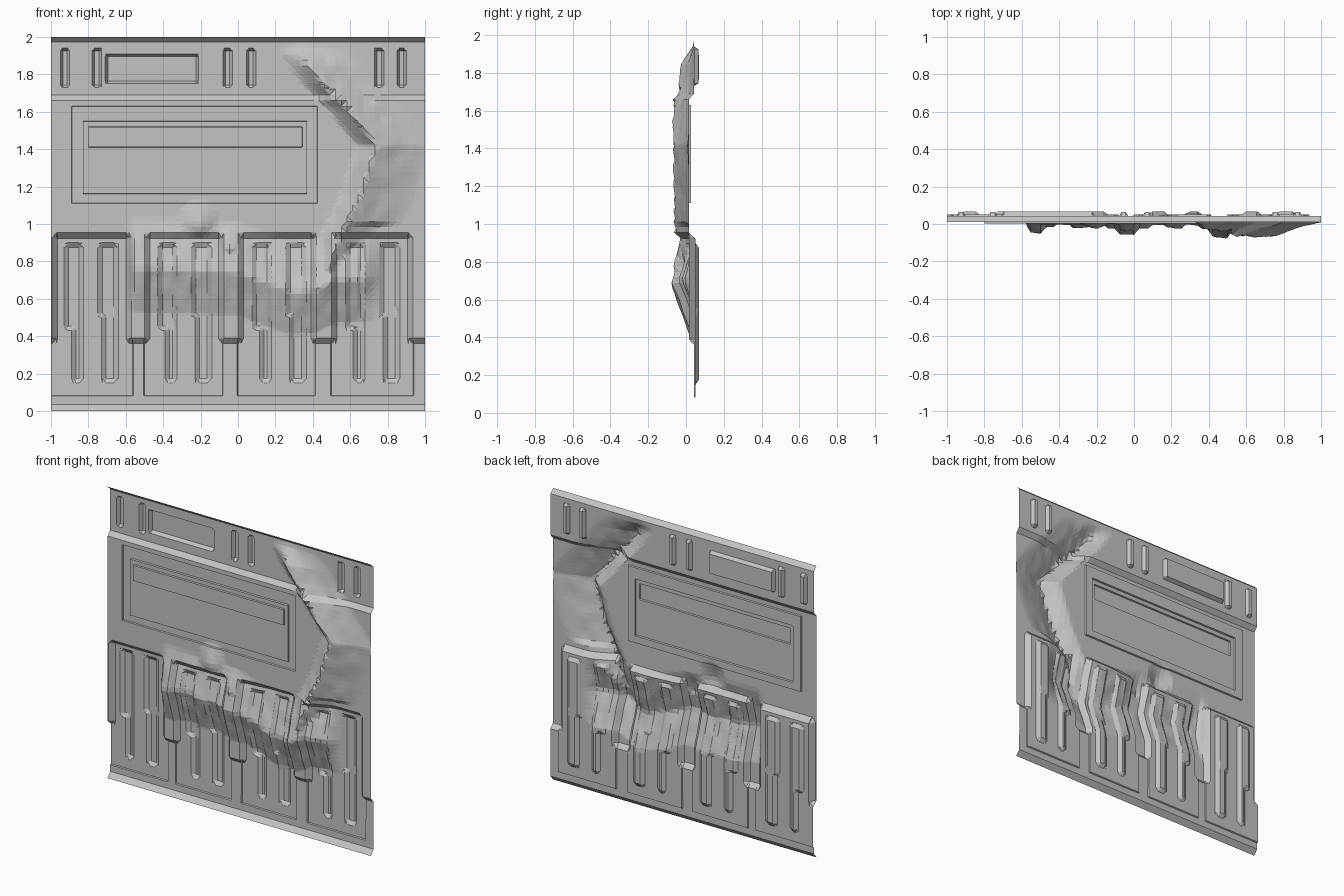
import bpy, bmesh, math
from mathutils import Vector, noise

if "Cube" in bpy.data.objects:
    bpy.data.objects.remove(bpy.data.objects["Cube"])

steel = bpy.data.materials.new("plain_grey")
steel.diffuse_color = (0.55, 0.55, 0.55, 1)
steel.use_nodes = True
steel.node_tree.nodes["Principled BSDF"].inputs["Base Color"].default_value = steel.diffuse_color


def clamp(v):
    return max(0.0, min(1.0, v))


def along(points, t):
    """Piecewise linear value of a sorted list of (t, value)."""
    if t <= points[0][0]:
        return points[0][1]
    for (a, va), (b, vb) in zip(points, points[1:]):
        if t <= b:
            return va + (vb - va) * (t - a) / (b - a)
    return points[-1][1]


# Dent crease: height of the lower fold and position of the upright fold
FOLD_Z = [(-0.58, 0.76), (0.0, 0.74), (0.28, 0.635), (0.42, 0.65), (0.52, 0.7), (0.74, 0.71)]
FOLD_DEPTH = [(-0.59, 0.0), (-0.55, 0.07), (0.3, 0.075), (0.5, 0.09), (0.64, 0.09), (0.75, 0.0)]
CRACK_X = [(0.65, 0.45), (0.95, 0.55), (1.15, 0.65), (1.42, 0.74), (1.62, 0.58),
           (1.75, 0.45), (1.92, 0.33)]
CRACK_DEPTH = [(0.6, 0.0), (0.75, 0.08), (1.1, 0.08), (1.42, 0.085), (1.65, 0.09),
               (1.85, 0.07), (1.95, 0.0)]
# Torn peaks: x, z, radius, depth
PEAKS = [(-0.21, 1.0, 0.11, 0.045), (-0.04, 0.86, 0.12, 0.06), (0.78, 1.42, 0.12, 0.06)]


def dent(x, z):
    dz = z - along(FOLD_Z, x)
    fold = along(FOLD_DEPTH, x) * clamp(1 - (dz / 0.27 if dz > 0 else -dz / 0.23))
    dx = x - along(CRACK_X, z)
    right = 0.3 if z > 1.0 else 0.18
    t = clamp(1 - (dx / right if dx > 0 else -dx / 0.11))
    d = max(fold, along(CRACK_DEPTH, z) * t ** 1.3)
    for px, pz, r, h in PEAKS:
        d = max(d, h * clamp(1 - math.hypot(x - px, (z - pz) * 0.8) / r))
    if d > 0.004:
        d += 0.008 * noise.noise(Vector((x * 14, z * 9, 3.0))) * clamp(d / 0.03)
    return d


def spaced(values, lo, hi, step):
    n = round((hi - lo) / step)
    values = list(values) + [lo + (hi - lo) * i / n for i in range(n + 1)]
    result = []
    for v in sorted(v for v in values if lo <= v <= hi):
        if not result or v - result[-1] > 0.0012:
            result.append(v)
    result[-1] = hi
    return result


def pressed_sheet(name, profile, stamps):
    """Sheet following a z profile, stamped by (x0, x1, z0, z1, y, slope) rectangles."""
    xs, zs = [], [p[0] for p in profile]
    for x0, x1, z0, z1, _, s in stamps:
        xs += [x0, x0 + s, x1 - s, x1]
        zs += [z0, z0 + s, z1 - s, z1]
    xs = spaced(xs, -1, 1, 0.03)
    zs = spaced(zs, profile[0][0], profile[-1][0], 0.03)

    def surface(x, z):
        y = along(profile, z)
        for x0, x1, z0, z1, target, s in stamps:
            inside = min(x - x0, x1 - x, z - z0, z1 - z)
            if inside > 0:
                y += (target - y) * clamp(inside / s)
        return y - dent(x, z)

    bm = bmesh.new()
    rows = [[bm.verts.new((x, surface(x, z), z)) for x in xs] for z in zs]
    for a, b in zip(rows, rows[1:]):
        for i in range(len(xs) - 1):
            bm.faces.new((a[i + 1], a[i], b[i], b[i + 1]))
    bmesh.ops.triangulate(bm, faces=bm.faces[:])
    mesh = bpy.data.meshes.new(name)
    bm.to_mesh(mesh)
    bm.free()
    mesh.materials.append(steel)
    obj = bpy.data.objects.new(name, mesh)
    bpy.context.collection.objects.link(obj)
    return obj


# Upper band with pressed slots and a long plate
slots = [(x, x + 0.05, 1.73, 1.94, 0.065, 0.014)
         for x in (-0.95, -0.78, -0.08, 0.045, 0.73, 0.85)]
slots.append((-0.71, -0.21, 1.75, 1.91, 0.068, 0.014))
pressed_sheet("upper_band", [(1.66, 0.015), (1.69, 0.042), (1.972, 0.042), (2.0, 0.012)], slots)

# Middle wall with nested frames
frames = [(-0.89, 0.425, 1.11, 1.63, 0.027, 0.002),
          (-0.83, 0.37, 1.16, 1.55, 0.014, 0.002),
          (-0.80, 0.345, 1.41, 1.52, 0.002, 0.002)]
pressed_sheet("middle_wall", [(0.955, 0.015), (1.66, 0.015)], frames)

# Lower wall: four raised panels, grooves between them, two stepped ribs in each
panels = [(x0, x1, 0.08, 0.926, 0.05, 0.004)
          for x0, x1 in ((-1.02, -0.56), (-0.505, -0.08), (-0.005, 0.415), (0.495, 0.94))]
grooves = [(x0, x1, 0.36, 1.1, 0.015, 0.03)
           for x0, x1 in ((-1.1, -0.965), (-0.6, -0.47), (-0.105, 0.03), (0.39, 0.53), (0.905, 1.1))]
ribs = []
for x in (-0.93, -0.43, 0.075, 0.575):
    ribs += [(x, x + 0.105, 0.43, 0.9, 0.068, 0.025),
             (x + 0.04, x + 0.105, 0.15, 0.5, 0.068, 0.025),
             (x + 0.18, x + 0.29, 0.5, 0.9, 0.068, 0.025),
             (x + 0.20, x + 0.29, 0.15, 0.56, 0.068, 0.025)]
pressed_sheet("lower_panels", [(0.0, 0.012), (0.035, 0.042), (0.926, 0.045), (0.955, 0.015)],
              panels + grooves + ribs)
